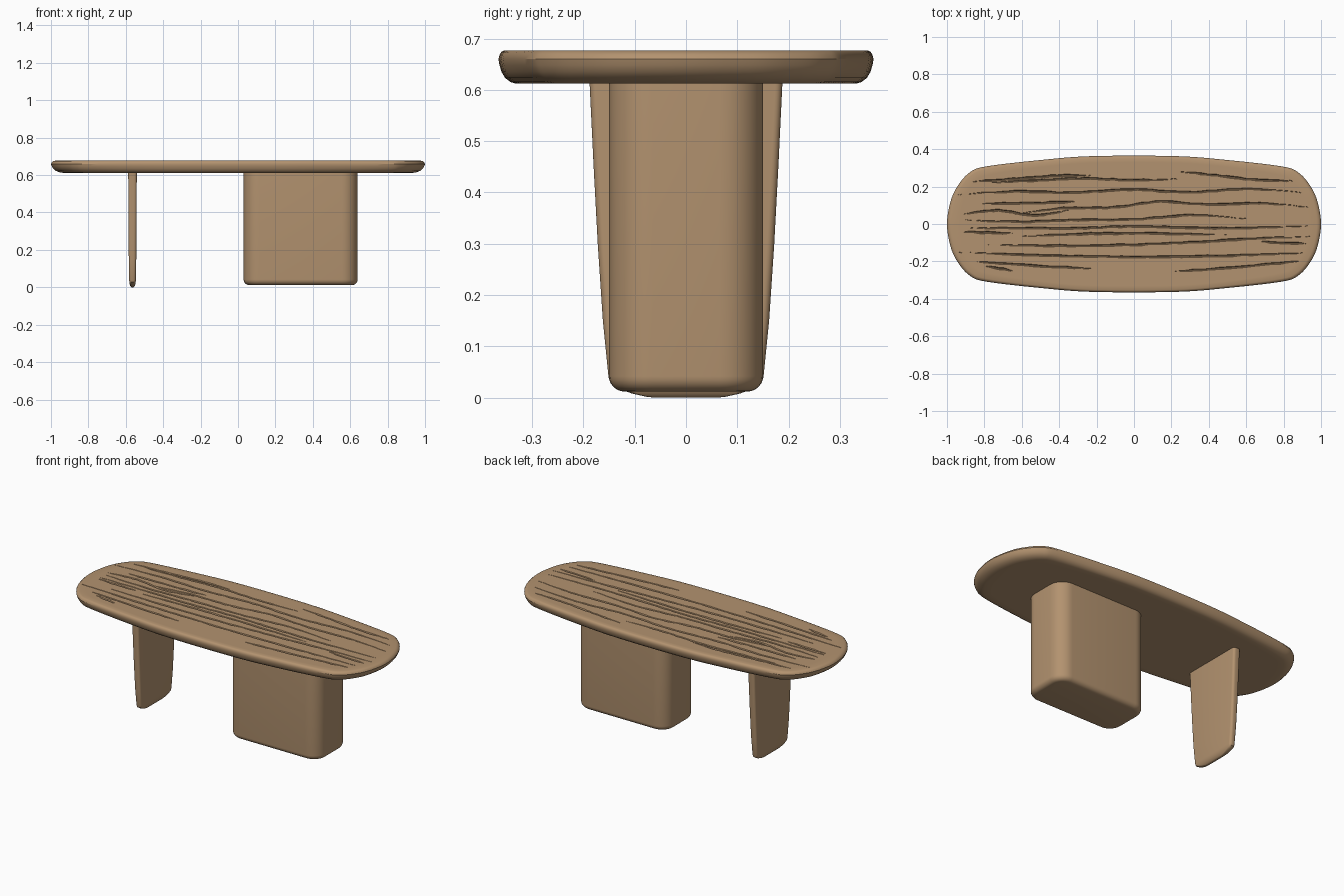
import bpy, bmesh, math, random
from mathutils import Vector

if "Cube" in bpy.data.objects:
    bpy.data.objects.remove(bpy.data.objects["Cube"])

random.seed(4)
wood = bpy.data.materials.new("warm wood")
wood.diffuse_color = (0.45, 0.29, 0.16, 1)
wood.use_nodes = True
wood.node_tree.nodes["Principled BSDF"].inputs["Base Color"].default_value = wood.diffuse_color


def make(name, bm):
    bmesh.ops.recalc_face_normals(bm, faces=bm.faces)
    me = bpy.data.meshes.new(name)
    bm.to_mesh(me)
    bm.free()
    ob = bpy.data.objects.new(name, me)
    bpy.context.collection.objects.link(ob)
    me.materials.append(wood)
    return ob


def smooth(ob, angle=35):
    bpy.ops.object.select_all(action='DESELECT')
    ob.select_set(True)
    bpy.context.view_layer.objects.active = ob
    bpy.ops.object.shade_smooth_by_angle(angle=math.radians(angle))


def loft(bm, rings):
    """Skin closed rings of equal length and cap both ends."""
    vs = [[bm.verts.new(p) for p in r] for r in rings]
    n = len(vs[0])
    for a, b in zip(vs, vs[1:]):
        for i in range(n):
            j = (i + 1) % n
            bm.faces.new((a[i], a[j], b[j], b[i]))
    bm.faces.new(vs[0][::-1])
    bm.faces.new(vs[-1])


def rounded_rect(cx, hx, hy, r, z, seg=8):
    r = min(r, hx * 0.98, hy * 0.98)
    pts = []
    for k, (sx, sy) in enumerate([(1, 1), (-1, 1), (-1, -1), (1, -1)]):
        for i in range(seg + 1):
            a = math.pi / 2 * (k + i / seg)
            pts.append((cx + sx * (hx - r) + r * math.cos(a),
                        sy * (hy - r) + r * math.sin(a), z))
    return pts


def spline(pts, steps, closed=False):
    """Catmull-Rom curve through points."""
    n, out = len(pts), []
    for i in range(n if closed else n - 1):
        if closed:
            p = [pts[(i + k) % n] for k in (-1, 0, 1, 2)]
        else:
            p = [pts[min(max(i + k, 0), n - 1)] for k in (-1, 0, 1, 2)]
        for s in range(steps):
            t = s / steps
            out.append(0.5 * (2 * p[1] + (p[2] - p[0]) * t
                              + (2 * p[0] - 5 * p[1] + 4 * p[2] - p[3]) * t * t
                              + (3 * p[1] - p[0] - 3 * p[2] + p[3]) * t ** 3))
    return out if closed else out + [pts[-1]]


# table top: quarter outline mirrored to a closed curve
q = [(1.0, 0), (0.978, 0.13), (0.935, 0.215), (0.875, 0.278), (0.79, 0.308),
     (0.5, 0.342), (0.22, 0.363)]
q = [Vector(p) for p in q]
half = q + [Vector((-p.x, p.y)) for p in reversed(q)]
outline = spline(half + [Vector((p.x, -p.y)) for p in reversed(half[1:-1])], 5, True)


def inset(d, z):
    n, ring = len(outline), []
    for i, p in enumerate(outline):
        t = (outline[(i + 1) % n] - outline[i - 1]).normalized()
        w = p - Vector((t.y, -t.x)) * d * (1 + 0.9 * abs(p.x) ** 4)
        ring.append((w.x, w.y, z))
    return ring


bm = bmesh.new()
loft(bm, [inset(d, z) for d, z in [
    (0.06, 0.612), (0.034, 0.612), (0.024, 0.615), (0.013, 0.623), (0.006, 0.635),
    (0.002, 0.648), (0, 0.66), (0.002, 0.668), (0.006, 0.674), (0.012, 0.677),
    (0.035, 0.677)]])
top = make("table_top", bm)

# cracks in the top: start x, end x, y at even steps between
cracks = [
    (-0.86, -0.23, (0.228, 0.24, 0.257, 0.26)),
    (-0.76, 0.23, (0.222, 0.234, 0.243, 0.236, 0.24)),
    (0.24, 0.85, (0.28, 0.26, 0.236, 0.23)),
    (-0.94, 0.9, (0.157, 0.175, 0.168, 0.185, 0.17, 0.187, 0.168)),
    (-0.81, -0.3, (0.11, 0.112, 0.12)),
    (-0.64, 0.93, (0.05, 0.085, 0.088, 0.12, 0.103, 0.112, 0.09)),
    (-0.91, -0.35, (0.052, 0.073, 0.046, 0.074)),
    (-0.9, 0.6, (0.022, 0.012, 0.022, 0.024, 0.047, 0.028)),
    (-0.91, 0.93, (-0.022, -0.022, -0.022, -0.012, -0.02, -0.02, -0.01)),
    (-0.91, -0.65, (-0.042, -0.05)),
    (-0.6, 0.5, (-0.066, -0.052, -0.05, -0.06)),
    (-0.78, 0.94, (-0.11, -0.116, -0.113, -0.1, -0.08, -0.066)),
    (-0.94, 0.9, (-0.152, -0.166, -0.174, -0.176, -0.168, -0.155)),
    (-0.84, -0.23, (-0.2, -0.222, -0.238)),
    (0.22, 0.88, (-0.255, -0.23, -0.2)),
    (0.68, 0.92, (-0.094, -0.106)),
    (-0.79, -0.65, (-0.225, -0.25))]
bm = bmesh.new()
for x0, x1, ys in cracks:
    ctrl = [Vector((x0 + (x1 - x0) * i / (len(ys) - 1), y)) for i, y in enumerate(ys)]
    path = spline(ctrl, 8)
    rings = []
    for i, p in enumerate(path):
        f = i / (len(path) - 1)
        w = 0.0015 + 0.0042 * min(1, 5 * f, 5 * (1 - f)) * random.uniform(0.6, 1.1)
        y = p.y + random.uniform(-0.002, 0.002)
        rings.append([(p.x, y - w * 1.5, 0.682), (p.x, y + w * 1.5, 0.682),
                      (p.x, y + w * 0.3, 0.677 - 1.8 * w), (p.x, y - w * 0.3, 0.677 - 1.8 * w)])
    loft(bm, rings)
cutter = make("crack_cutter", bm)
mod = top.modifiers.new("cracks", 'BOOLEAN')
mod.operation = 'DIFFERENCE'
mod.solver = 'EXACT'
mod.use_self = True
mod.object = cutter
bpy.context.view_layer.objects.active = top
bpy.ops.object.modifier_apply(modifier=mod.name)
bpy.data.objects.remove(cutter)
smooth(top, 30)

# wide block leg with soft corners
bm = bmesh.new()
rings = [rounded_rect(0.335, 0.305, 0.15, 0.085, 0.615)]
for i in range(7):
    a = math.pi / 2 * i / 6
    d = 0.03 * (1 - math.cos(a))
    rings.append(rounded_rect(0.335, 0.305 - d, 0.15 - d, 0.085 - d, 0.042 - 0.03 * math.sin(a)))
loft(bm, rings)
smooth(make("block_leg", bm))

# thin tapered blade leg: height, half depth, half thickness
bm = bmesh.new()
loft(bm, [rounded_rect(-0.564, hx, hy, 0.014, z, 5) for z, hy, hx in [
    (0.615, 0.188, 0.023), (0.45, 0.18, 0.022), (0.3, 0.172, 0.021), (0.15, 0.162, 0.02),
    (0.04, 0.151, 0.018), (0.028, 0.147, 0.017), (0.017, 0.13, 0.015),
    (0.008, 0.105, 0.012), (0.002, 0.078, 0.008), (0, 0.06, 0.005)]])
smooth(make("blade_leg", bm))
